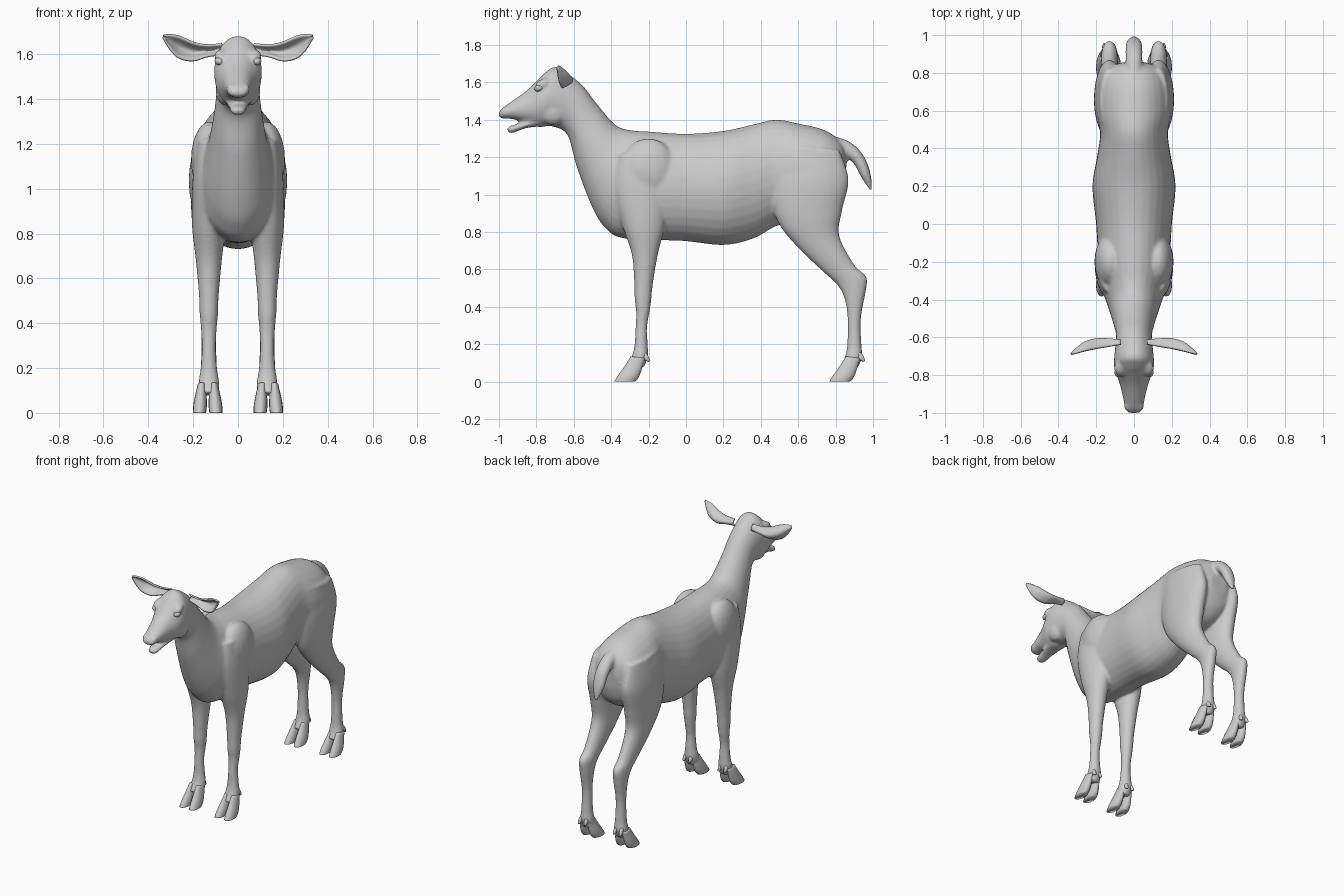
import bpy, bmesh, math
from mathutils import Matrix

mat = bpy.data.materials.new("plain grey")
mat.diffuse_color = (0.6, 0.6, 0.6, 1)


def spline(rows, steps):
    """Smooth in-between rows through the given rows."""
    out = []
    for i in range(len(rows) - 1):
        p0, p1 = rows[max(i - 1, 0)], rows[i]
        p2, p3 = rows[i + 1], rows[min(i + 2, len(rows) - 1)]
        for s in range(steps):
            t = s / steps
            out.append([0.5 * (2 * b + (c - a) * t + (2 * a - 5 * b + 4 * c - d) * t * t
                               + (3 * b - a - 3 * c + d) * t ** 3)
                        for a, b, c, d in zip(p0, p1, p2, p3)])
    return out + [list(rows[-1])]


def loft(bm, rows, x=0, n=32, steps=6):
    """Closed skin over oval sections: (y1, z1, y2, z2, half width), centred on x."""
    rings = []
    for y1, z1, y2, z2, w in spline(rows, steps):
        ring = []
        for k in range(n):
            a = 2 * math.pi * k / n
            s = math.sin(a) / 2
            ring.append(bm.verts.new((x + w * math.cos(a), (y1 + y2) / 2 + s * (y1 - y2),
                                      (z1 + z2) / 2 + s * (z1 - z2))))
        rings.append(ring)
    for a, b in zip(rings, rings[1:]):
        for k in range(n):
            bm.faces.new((a[k], a[(k + 1) % n], b[(k + 1) % n], b[k]))
    bm.faces.new(rings[0])
    bm.faces.new(rings[-1][::-1])


def ball(bm, centre, size, tilt=0):
    m = Matrix.Translation(centre) @ Matrix.Rotation(tilt, 4, 'X') @ Matrix.Diagonal((*size, 1))
    bmesh.ops.create_uvsphere(bm, u_segments=20, v_segments=12, radius=1, matrix=m)


def finish(bm, name):
    bmesh.ops.recalc_face_normals(bm, faces=bm.faces)
    me = bpy.data.meshes.new(name)
    bm.to_mesh(me)
    bm.free()
    me.materials.append(mat)
    me.polygons.foreach_set("use_smooth", [True] * len(me.polygons))
    ob = bpy.data.objects.new(name, me)
    bpy.context.collection.objects.link(ob)
    return ob


# body: trunk, neck and upper head in one sweep from rump to muzzle
body = bmesh.new()
loft(body, [
    (.86, 1.20, .85, 1.05, .06), (.83, 1.28, .82, .96, .14),
    (.74, 1.345, .74, .89, .19), (.60, 1.38, .60, .86, .20),
    (.48, 1.40, .48, .83, .18), (.36, 1.375, .36, .765, .195),
    (.20, 1.34, .20, .73, .22), (0, 1.325, -.02, .752, .20),
    (-.20, 1.337, -.33, .765, .185), (-.30, 1.345, -.435, .825, .16),
    (-.38, 1.375, -.505, .94, .135), (-.48, 1.49, -.585, 1.15, .107),
    (-.565, 1.595, -.635, 1.32, .095), (-.69, 1.68, -.72, 1.365, .105),
    (-.75, 1.655, -.77, 1.36, .105), (-.80, 1.605, -.805, 1.365, .092),
    (-.86, 1.55, -.845, 1.38, .074), (-.94, 1.493, -.925, 1.403, .056),
    (-.988, 1.457, -.975, 1.405, .046), (-1.002, 1.435, -.997, 1.412, .028)])
# lower jaw
loft(body, [
    (-.77, 1.42, -.77, 1.365, .06), (-.86, 1.39, -.855, 1.355, .047),
    (-.94, 1.367, -.93, 1.328, .033), (-.957, 1.352, -.952, 1.336, .016)])
# tail
loft(body, [
    (.76, 1.32, .78, 1.20, .05), (.87, 1.285, .85, 1.20, .045),
    (.945, 1.215, .90, 1.16, .045), (.985, 1.12, .935, 1.095, .04),
    (.997, 1.02, .985, 1.02, .01)])

fore_leg = [
    (-.36, 1.22, -.16, 1.22, .05), (-.39, 1.05, -.10, 1.05, .072),
    (-.345, .85, -.11, .85, .076), (-.29, .68, -.15, .68, .058),
    (-.277, .52, -.177, .52, .044), (-.275, .44, -.185, .44, .041),
    (-.267, .37, -.195, .37, .035), (-.27, .29, -.208, .29, .031),
    (-.275, .20, -.205, .20, .037), (-.288, .14, -.203, .135, .046),
    (-.315, .09, -.225, .075, .046)]
hind_leg = [
    (.48, 1.26, .82, 1.24, .05), (.45, 1.05, .87, 1.08, .08),
    (.485, .865, .835, .915, .078), (.59, .725, .82, .78, .064),
    (.73, .59, .90, .625, .048), (.805, .52, .965, .56, .043),
    (.845, .45, .962, .485, .04), (.864, .34, .936, .34, .033),
    (.862, .20, .938, .20, .037), (.852, .14, .943, .135, .046),
    (.83, .09, .92, .075, .046)]
LEG_X = .13
for side in (1, -1):
    loft(body, fore_leg, side * LEG_X)
    loft(body, hind_leg, side * LEG_X)
    # shoulder blade, brow, cheek and nostril wing
    ball(body, (side * .125, -.2, 1.13), (.085, .15, .17))
    ball(body, (side * .074, -.765, 1.59), (.032, .045, .028), .5)
    ball(body, (side * .055, -.71, 1.44), (.045, .07, .07))
    ball(body, (side * .03, -.965, 1.445), (.024, .03, .022), .6)
ob = finish(body, "body")
mod = ob.modifiers.new("blend", 'REMESH')
mod.mode = 'VOXEL'
mod.voxel_size = .009
mod.use_smooth_shade = True
mod = ob.modifiers.new("soften", 'SMOOTH')
mod.factor = .5
mod.iterations = 8

# feet: two splayed toes and two dewclaws on every leg
toe = [(-.045, .135, .03, .125, .022), (-.08, .08, .01, .055, .029),
       (-.112, .035, -.005, .02, .03), (-.134, 0, -.022, 0, .027)]
dewclaw = [(.02, .165, .02, .12, .012), (.045, .145, .035, .11, .015),
           (.058, .112, .05, .105, .006)]
for label, y0 in (("front", -.25), ("hind", .90)):
    for side, hand in ((1, "left"), (-1, "right")):
        foot = bmesh.new()
        for d in (-1, 1):
            loft(foot, toe, side * LEG_X + d * .034, 16, 4)
            loft(foot, dewclaw, side * LEG_X + d * .028, 10, 3)
        # toes close together at the ankle and spread towards the ground
        for v in foot.verts:
            v.co.x = side * (LEG_X + .005) + (v.co.x - side * LEG_X) * (1.08 - 2.2 * v.co.z)
            v.co.y += y0
        finish(foot, f"{label}_{hand}_hoof")

# ears: cupped leaves, (x, y, top z, bottom z, cup depth)
ear_rows = [(.07, -.637, 1.645, 1.60, .02), (.14, -.65, 1.64, 1.59, .04),
            (.20, -.66, 1.652, 1.572, .05), (.26, -.672, 1.678, 1.583, .045),
            (.30, -.682, 1.686, 1.62, .025), (.332, -.69, 1.684, 1.672, .003)]
for side, hand in ((1, "left"), (-1, "right")):
    ear = bmesh.new()
    grid = []
    for x, y, top, bottom, cup in spline(ear_rows, 4):
        grid.append([ear.verts.new((side * x, y + cup * math.sin(math.pi * u / 10),
                                    top + (bottom - top) * u / 10)) for u in range(11)])
    for a, b in zip(grid, grid[1:]):
        for k in range(10):
            ear.faces.new((a[k], a[k + 1], b[k + 1], b[k]))
    ob = finish(ear, f"{hand}_ear")
    mod = ob.modifiers.new("thickness", 'SOLIDIFY')
    mod.thickness = .01
    mod.offset = 0

    # eyeball under the brow
    eye = bmesh.new()
    ball(eye, (side * .083, -.785, 1.57), (.021, .026, .018), .3)
    finish(eye, f"{hand}_eye")
